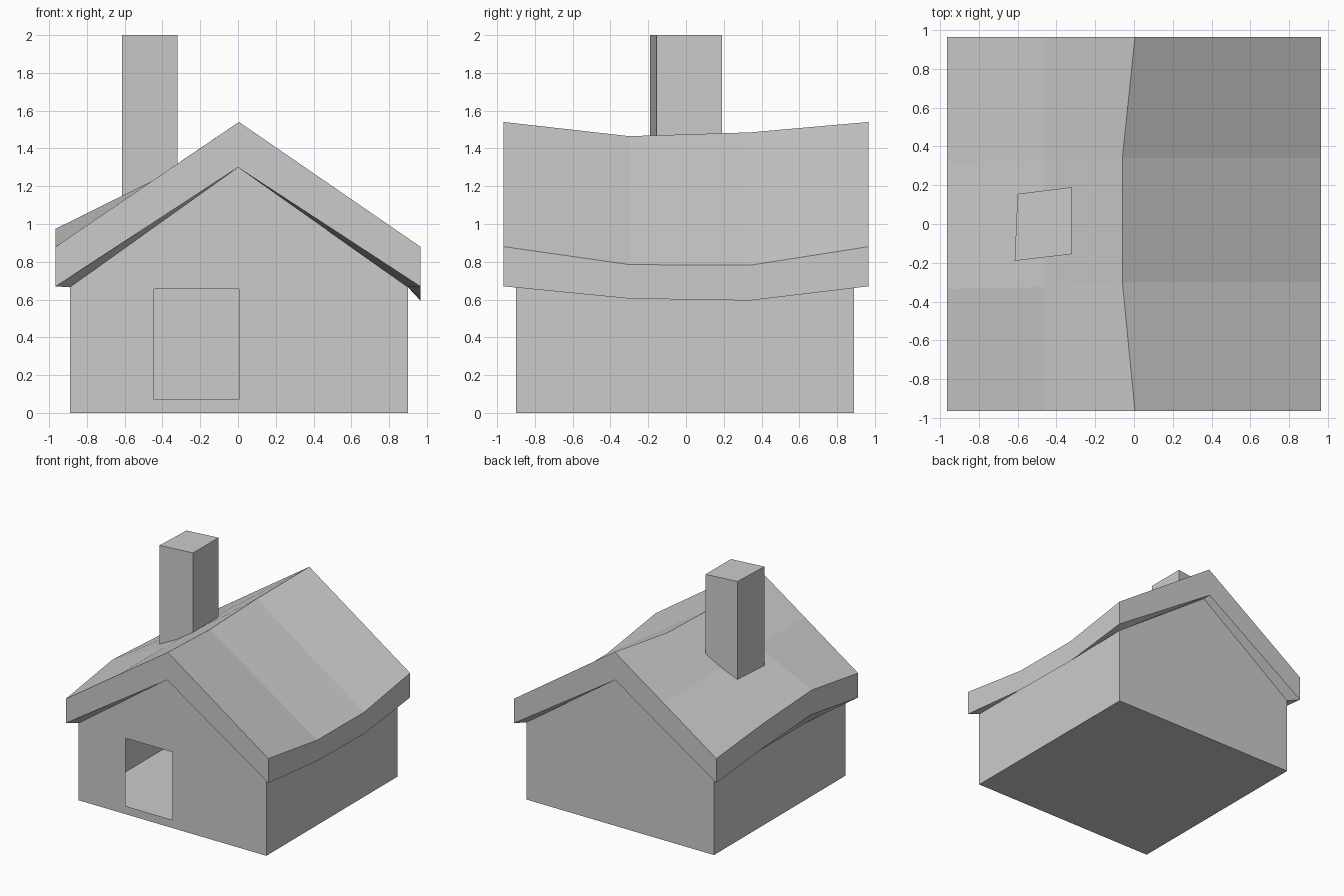
import bpy, bmesh

if "Cube" in bpy.data.objects:
    bpy.data.objects.remove(bpy.data.objects["Cube"])


def make(name, faces):
    """Build an object from polygons given as point tuples, welding shared corners."""
    bm = bmesh.new()
    for f in faces:
        bm.faces.new([bm.verts.new(p) for p in f])
    bmesh.ops.remove_doubles(bm, verts=bm.verts[:], dist=0.0005)
    bmesh.ops.recalc_face_normals(bm, faces=bm.faces[:])
    me = bpy.data.meshes.new(name)
    bm.to_mesh(me)
    bm.free()
    ob = bpy.data.objects.new(name, me)
    bpy.context.collection.objects.link(ob)
    return ob


def strip(a, b):
    """Quads between two point rows of equal length."""
    return [(a[i], a[i + 1], b[i + 1], b[i]) for i in range(len(a) - 1)]


XL, XR, YF, YB = -0.89, 0.90, -0.90, 0.89
WALL, PEAK = 0.665, 1.30


def gable(x):
    return PEAK - (PEAK - WALL) * (x / XL if x < 0 else x / XR)


# Hollow house body: thin walls, floor, front doorway
d0, d1, s, h = -0.445, 0.005, 0.07, 0.655
front = [
    [(XL, 0), (d0, 0), (d0, gable(d0)), (XL, WALL)],
    [(d1, 0), (XR, 0), (XR, WALL), (d1, gable(d1))],
    [(d0, 0), (d1, 0), (d1, s), (d0, s)],
    [(d0, h), (d1, h), (d1, gable(d1)), (0, PEAK), (d0, gable(d0))],
]
body = [[(x, YF, z) for x, z in f] for f in front]
body.append([(x, YB, z) for x, z in
             [(XL, 0), (XR, 0), (XR, WALL), (0, PEAK), (XL, WALL)]])
body.append([(XL, YF, 0), (XR, YF, 0), (XR, YB, 0), (XL, YB, 0)])
for x in (XL, XR):
    body.append([(x, YF, 0), (x, YB, 0), (x, YB, WALL), (x, YF, WALL)])
make("house_body", body)

# Sagging roof: rows running front to back
E = 0.965
left = [(-E, -E, 0.88), (-E, -0.335, 0.975), (-E, 0.31, 0.94), (-E, E, 0.88)]
mid = [(-0.46, -E, 1.224), (-0.46, -0.325, 1.225), (-0.46, 0.325, 1.225), (-0.46, E, 1.224)]
ridge = [(0.005, -E, 1.54), (-0.06, -0.30, 1.465), (-0.06, 0.34, 1.485), (0.005, E, 1.54)]
right = [(E, -E, 0.88), (E, -0.30, 0.785), (E, 0.34, 0.782), (E, E, 0.88)]
left_low = [(x, y, z) for (x, y, _), z in zip(left, (0.67, 0.765, 0.73, 0.67))]
right_low = [(x, y, z) for (x, y, _), z in zip(right, (0.67, 0.605, 0.595, 0.67))]
roof = []
for a, b in ((left, mid), (mid, ridge), (ridge, right), (left, left_low), (right, right_low)):
    roof += strip(a, b)

# Soffits under the eaves
for low, x in ((left_low, XL), (right_low, XR)):
    roof += strip(low, [(x, max(YF, min(YB, p[1])), WALL) for p in low])

# Gable end boards and their soffits
for i, yw in ((0, YF), (3, YB)):
    top = (0, left[i][1], PEAK)
    roof.append((left[i], mid[i], ridge[i], top, left_low[i]))
    roof.append((right[i], ridge[i], top, right_low[i]))
    roof += strip([left_low[i], top, right_low[i]],
                  [(XL, yw, WALL), (0, yw, PEAK), (XR, yw, WALL)])
make("roof", roof)

# Chimney standing on the left slope
plan = [(-0.615, -0.19, 1.12), (-0.32, -0.155, 1.285), (-0.32, 0.19, 1.285), (-0.60, 0.155, 1.12)]
top = [(x, y, 2.0) for x, y, _ in plan]
make("chimney", strip(plan + plan[:1], top + top[:1]) + [top])
